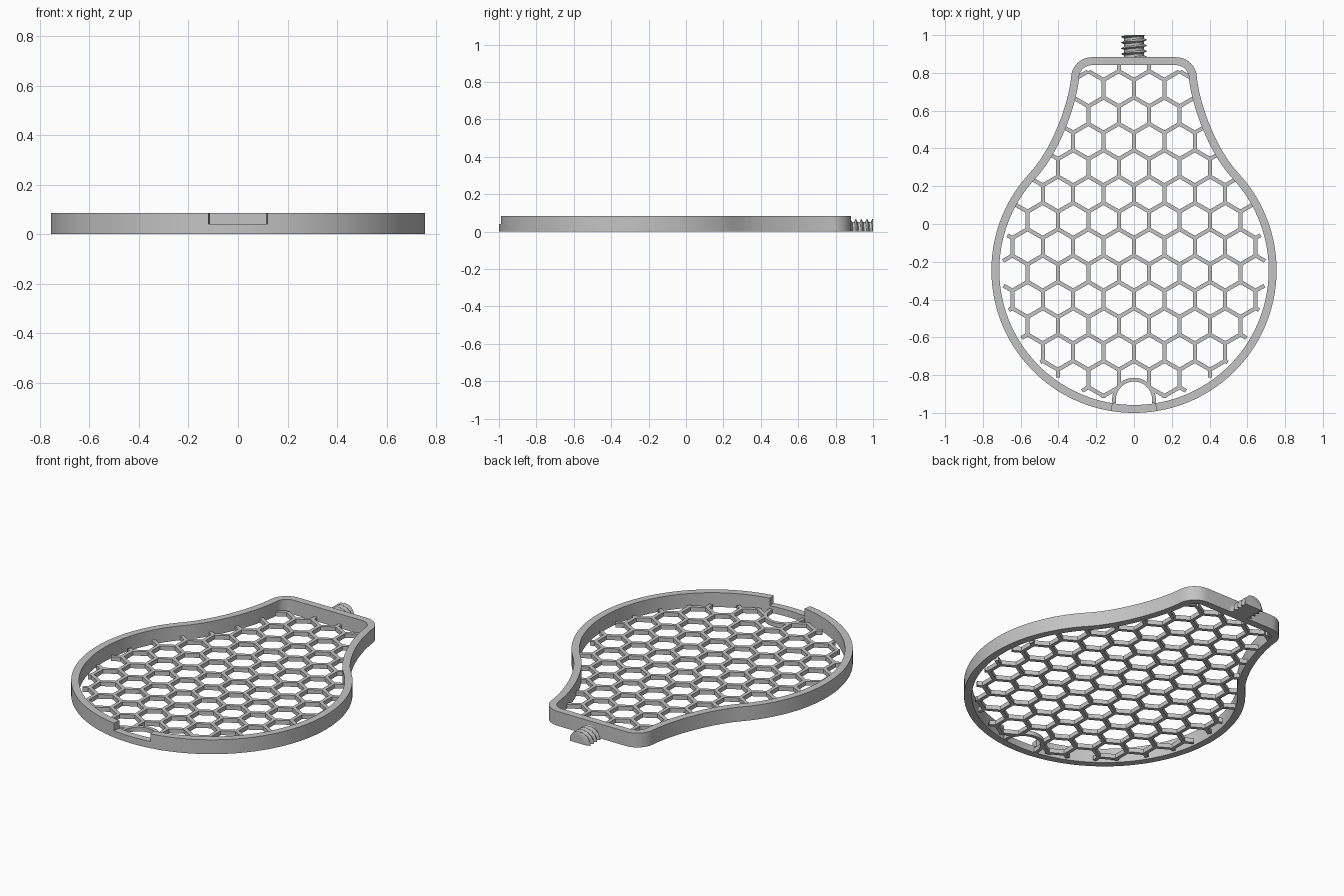
import bpy, bmesh, math
from mathutils import Vector

cube = bpy.data.objects.get("Cube")
if cube:
    bpy.data.objects.remove(cube)

grey = bpy.data.materials.new("plain grey")
grey.use_nodes = True
grey.diffuse_color = (0.55, 0.55, 0.55, 1)
grey.node_tree.nodes["Principled BSDF"].inputs["Base Color"].default_value = grey.diffuse_color

RIM_H, SILL_H, MESH_H = 0.085, 0.04, 0.025
RIM_W = 0.042
RADIUS, CENTRE = 0.755, Vector((0, -0.245))


def finish(name, bm, smooth=True):
    bmesh.ops.recalc_face_normals(bm, faces=bm.faces)
    mesh = bpy.data.meshes.new(name)
    bm.to_mesh(mesh)
    bm.free()
    mesh.materials.append(grey)
    ob = bpy.data.objects.new(name, mesh)
    bpy.context.collection.objects.link(ob)
    if smooth:
        bpy.ops.object.select_all(action='DESELECT')
        ob.select_set(True)
        bpy.context.view_layer.objects.active = ob
        bpy.ops.object.shade_smooth_by_angle(angle=math.radians(30))
    return ob


def ribbon(name, outer, inner, height):
    """Upright strip between two matching open outlines, closed at both ends."""
    bm = bmesh.new()
    rings = [[bm.verts.new((p.x, p.y, z)) for p, z in
              ((o, 0), (o, height), (i, height), (i, 0))]
             for o, i in zip(outer, inner)]
    for a, b in zip(rings, rings[1:]):
        for k in range(4):
            n = (k + 1) % 4
            bm.faces.new((a[k], b[k], b[n], a[n]))
    bm.faces.new(rings[0])
    bm.faces.new(rings[-1][::-1])
    return finish(name, bm)


def arc(centre, radius, start, end, steps):
    angles = [math.radians(start + (end - start) * i / steps) for i in range(steps + 1)]
    return [centre + radius * Vector((math.cos(a), math.sin(a))) for a in angles]


def bezier(a, b, c, d, steps):
    pts = []
    for i in range(steps + 1):
        t = i / steps
        u = 1 - t
        pts.append(a * u**3 + b * 3 * u * u * t + c * 3 * u * t * t + d * t**3)
    return pts


# Bulb outline: round body, concave neck, rounded shoulder, mirrored
notch = math.degrees(math.asin(0.12 / RADIUS))
body = arc(CENTRE, RADIUS, notch - 90, 43, 48)
neck = bezier(body[-1], Vector((0.44, 0.39)), Vector((0.35, 0.62)), Vector((0.333, 0.773)), 16)
shoulder = arc(Vector((0.223, 0.773)), 0.11, 0, 90, 10)
half = body + neck[1:] + shoulder[1:]
sill = arc(CENTRE, RADIUS, -90 - notch, -90 + notch, 8)
outline = sill[:-1] + half + [Vector((-p.x, p.y)) for p in reversed(half)][:-1]


def inset(pts, dist):
    result = []
    for i, p in enumerate(pts):
        t = (pts[(i + 1) % len(pts)] - pts[i - 1]).normalized()
        result.append(p + dist * Vector((-t.y, t.x)))
    return result


# Rim with a lowered section at the front
inner = inset(outline, RIM_W)
n = len(sill)
ribbon("rim_wall", outline[n - 1:] + outline[:1], inner[n - 1:] + inner[:1], RIM_H)
ribbon("rim_notch_sill", outline[:n], inner[:n], SILL_H)

# Small arch behind the notch
ARCH = Vector((0, -0.93))
ribbon("notch_arch", arc(ARCH, 0.116, -10, 190, 28), arc(ARCH, 0.096, -10, 190, 28), MESH_H)

# Honeycomb floor
limit = inset(outline, RIM_W / 2)


def in_outline(p):
    hit = False
    for a, b in zip(limit, limit[1:] + limit[:1]):
        if (a.y > p.y) != (b.y > p.y) and p.x < a.x + (b.x - a.x) * (p.y - a.y) / (b.y - a.y):
            hit = not hit
    return hit


def inside(p):
    if (p - ARCH).length < 0.106 or (p.y > 0.815 and abs(p.x) > 0.2):
        return False
    if p.y < 0.1:
        return (p - CENTRE).length < 0.695
    return in_outline(p)


PITCH, HALF_W = 0.161, 0.0105
HUB = HALF_W / math.sqrt(3)
edges = {}
for row in range(-9, 9):
    for col in range(-6, 7):
        c = Vector((PITCH * (col + 0.5 * (row % 2)), 0.019 + PITCH * row * math.sqrt(3) / 2))
        ring = arc(c, PITCH / math.sqrt(3), 30, 390, 6)
        for a, b in zip(ring, ring[1:]):
            mid = (a + b) / 2
            edges[(round(mid.x, 3) + 0.0, round(mid.y, 3) + 0.0)] = (a, b)

bm = bmesh.new()
for a, b in edges.values():
    if not inside(a):
        a, b = b, a
    if not inside(a):
        continue
    d = (b - a).normalized()
    side = HALF_W * Vector((-d.y, d.x))
    start = a + d * HUB
    if inside(b):
        end = b - d * HUB
        pts = [a, start - side, end - side, b, end + side, start + side]
    else:
        # Trim the strut where it leaves the floor area
        lo, hi = 0.0, 1.0
        for _ in range(14):
            m = (lo + hi) / 2
            if inside(a.lerp(b, m)):
                lo = m
            else:
                hi = m
        end = a.lerp(b, lo)
        if (end - a).length < HUB * 1.2:
            continue
        pts = [a, start - side, end - side, end + side, start + side]
    bm.faces.new([bm.verts.new((p.x, p.y, 0)) for p in pts])
bmesh.ops.remove_doubles(bm, verts=bm.verts, dist=0.0008)
for f in bm.faces:
    f.normal_update()
    if f.normal.z < 0:
        f.normal_flip()
mesh = bpy.data.meshes.new("honeycomb_floor")
bm.to_mesh(mesh)
bm.free()
mesh.materials.append(grey)
floor = bpy.data.objects.new("honeycomb_floor", mesh)
bpy.context.collection.objects.link(floor)
thick = floor.modifiers.new("thickness", 'SOLIDIFY')
thick.thickness = MESH_H
thick.offset = 1

# Half-round threaded stem, flat underneath
bm = bmesh.new()
Y0, Y1, STEPS, SEGS, TURN = 0.87, 1.0, 60, 24, 0.03
rings = []
for i in range(STEPS + 1):
    y = Y0 + (Y1 - Y0) * i / STEPS
    ring = []
    for k in range(SEGS + 1):
        a = math.pi * k / SEGS
        phase = ((y - Y0) / TURN + a / math.tau) % 1
        r = 0.052 + 0.018 * max(0, 1 - abs(phase - 0.5) / 0.28)
        ring.append(bm.verts.new((r * math.cos(a), y, r * math.sin(a))))
    rings.append(ring)
for a, b in zip(rings, rings[1:]):
    for k in range(SEGS + 1):
        m = (k + 1) % (SEGS + 1)
        bm.faces.new((a[k], a[m], b[m], b[k]))
bm.faces.new(rings[0][::-1])
bm.faces.new(rings[-1])
finish("threaded_stem", bm)
